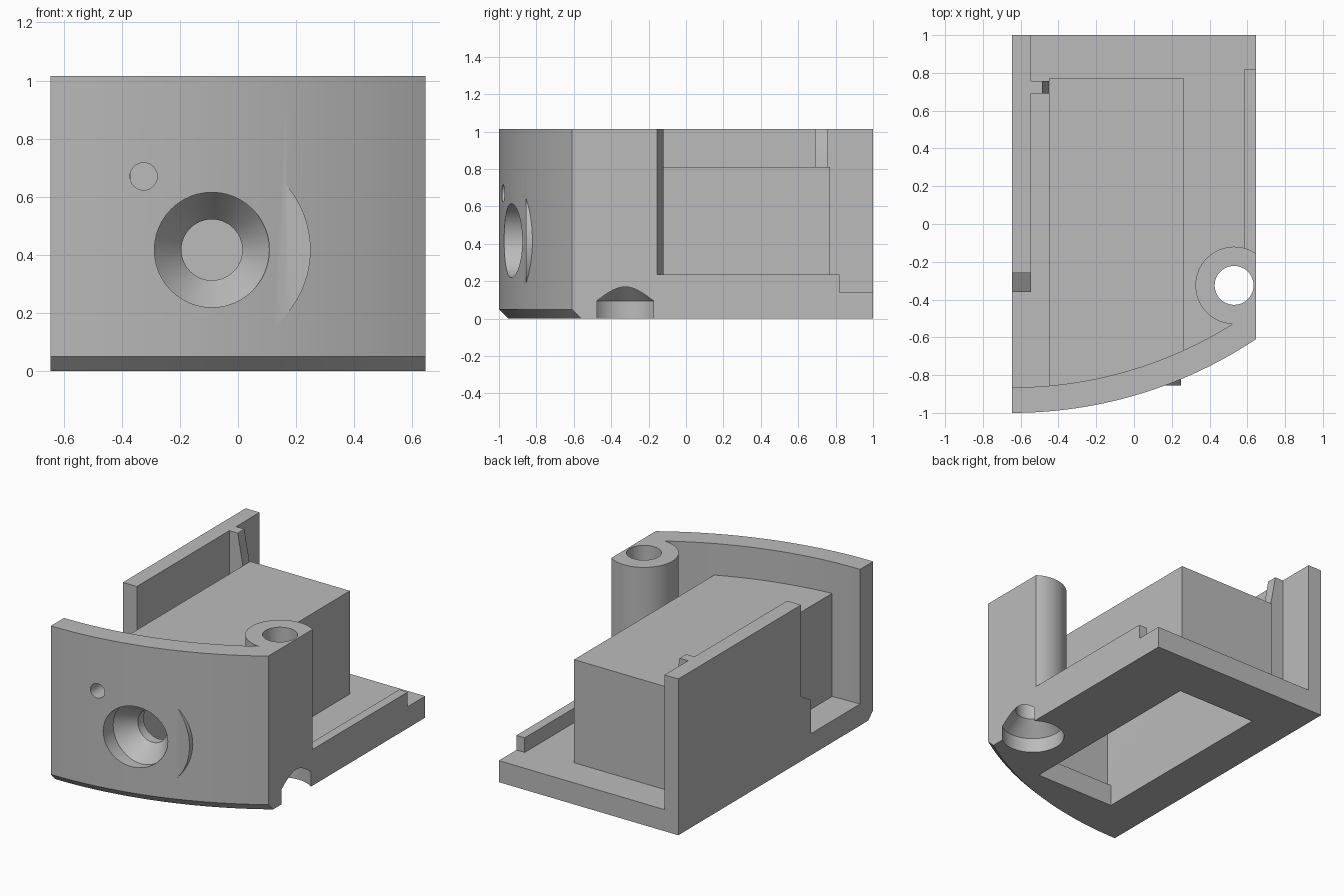
import bpy, bmesh, math
from mathutils import Matrix

if "Cube" in bpy.data.objects:
    bpy.data.objects.remove(bpy.data.objects["Cube"])

W, TOP, FLOOR = 0.645, 1.015, 0.14
CY = 1.33                       # centre of the curved front, at x = -W
BX, BY = 0.53, -0.325           # screw post centre
HX, HZ = -0.09, 0.417           # front aperture centre

grey = bpy.data.materials.new("light_grey")
grey.diffuse_color = (0.5, 0.5, 0.5, 1)
grey.use_nodes = True
grey.node_tree.nodes["Principled BSDF"].inputs["Base Color"].default_value = grey.diffuse_color


def finish(bm, name):
    bmesh.ops.recalc_face_normals(bm, faces=bm.faces)
    me = bpy.data.meshes.new(name)
    bm.to_mesh(me)
    bm.free()
    ob = bpy.data.objects.new(name, me)
    bpy.context.collection.objects.link(ob)
    me.materials.append(grey)
    return ob


def loft(name, rings):
    """Solid skinned through equal-length rings of points."""
    bm = bmesh.new()
    vs = [[bm.verts.new(p) for p in r] for r in rings]
    n = len(vs[0])
    for a, b in zip(vs, vs[1:]):
        for i in range(n):
            j = (i + 1) % n
            bm.faces.new((a[i], a[j], b[j], b[i]))
    bm.faces.new(vs[0][::-1])
    bm.faces.new(vs[-1])
    return finish(bm, name)


def prism(name, outline, z0, z1):
    return loft(name, [[(x, y, z) for x, y in outline] for z in (z0, z1)])


def box(name, x0, x1, y0, y1, z0, z1):
    return prism(name, [(x0, y0), (x1, y0), (x1, y1), (x0, y1)], z0, z1)


def side_prism(name, outline_yz, x0, x1):
    return loft(name, [[(x, y, z) for y, z in outline_yz] for x in (x0, x1)])


def turned(name, profile, centre, axis, n=48):
    """Stack of circles (radius, position along axis)."""
    rings = []
    for r, h in profile:
        ring = []
        for i in range(n):
            a = 2 * math.pi * i / n
            u, v = centre[0] + r * math.cos(a), centre[1] + r * math.sin(a)
            ring.append((u, v, h) if axis == 'Z' else (u, h, v))
        rings.append(ring)
    return loft(name, rings)


def combine(target, other, op):
    m = target.modifiers.new(op, 'BOOLEAN')
    m.operation, m.solver, m.object = op, 'EXACT', other
    bpy.context.view_layer.objects.active = target
    bpy.ops.object.modifier_apply(modifier=m.name)
    bpy.data.objects.remove(other)


def arc(r, x1, n=28):
    pts = []
    for i in range(n + 1):
        a = math.asin((x1 + W) / r) * i / n
        pts.append((-W + r * math.sin(a), CY - r * math.cos(a)))
    return pts


# Base plate with curved, chamfered front edge
front = arc(2.33, W)
back = [(W, 1), (-W, 1)]
body = loft("housing", [
    [(x, y + 0.05, 0) for x, y in front] + [(x, y, 0) for x, y in back],
    [(x, y, 0.05) for x, y in front + back],
    [(x, y, FLOOR) for x, y in front + back]])

# Curved front wall running into the screw post
a0 = math.acos((W - BX) / 0.205)
post = [(BX + 0.205 * math.cos(a), BY + 0.205 * math.sin(a))
        for a in [a0 + (1.5 * math.pi - a0) * i / 30 for i in range(31)]]
inner = arc(2.195, 0.52)[::-1]
parts = [prism("front_wall", front + post + inner, 0.1, TOP)]

# Left wall with sloped foot at its front end
parts.append(side_prism("left_wall", [(1, 0.1), (1, TOP), (-0.26, TOP), (-0.26, 0.42),
                                      (-0.36, 0.36), (-0.36, 0.1)], -W, -0.545))
# Raised compartment, buried in the front wall
block_front = [(x, y) for x, y in arc(2.26, 0.265)]
parts.append(prism("compartment", [(-0.45, block_front[0][1] + 0.02)]
                   + [p for p in block_front if p[0] > -0.45]
                   + [(0.265, 0.77), (-0.45, 0.77)], 0.1, 0.81))
# Tapered rib between left wall and compartment
rib = [(-0.56, 0.1), (-0.445, 0.1), (-0.45, 0.82), (-0.485, TOP), (-0.56, TOP)]
parts.append(loft("rib", [[(x, y, z) for x, z in rib] for y in (0.69, 0.758)]))
# Lip on the right edge
parts.append(box("lip", 0.585, W, -0.2, 0.82, 0.1, 0.235))
# Shallow boss behind the aperture, just breaking the curved face
parts.append(turned("aperture_boss", [(0.34, -0.855), (0.34, -0.78)], (HX, HZ), 'Y', 72))
for p in parts:
    combine(body, p, 'UNION')

# Hollow under the compartment, open at the bottom
cuts = [box("cavity", -0.37, 0.2, -0.66, 0.675, -0.1, 0.73),
        box("cavity_front", -0.37, 0.2, -0.69, -0.6, FLOOR, 0.73)]
# Stepped conical aperture and small indicator hole
cuts.append(turned("aperture", [(0.198, -1.2), (0.198, -0.87), (0.105, -0.75),
                                (0.105, -0.6)], (HX, HZ), 'Y'))
cuts.append(turned("small_hole", [(0.047, -1.2), (0.047, -0.6)], (-0.325, 0.67), 'Y', 32))
# Screw hole with countersunk recess below
cuts.append(turned("screw_hole", [(0.19, -0.1), (0.19, 0.095), (0.103, 0.182),
                                  (0.103, 1.2)], (BX, BY), 'Z'))
for c in cuts:
    combine(body, c, 'DIFFERENCE')

bpy.ops.object.select_all(action='DESELECT')
body.select_set(True)
bpy.context.view_layer.objects.active = body
bpy.ops.object.shade_smooth_by_angle(angle=math.radians(25))
